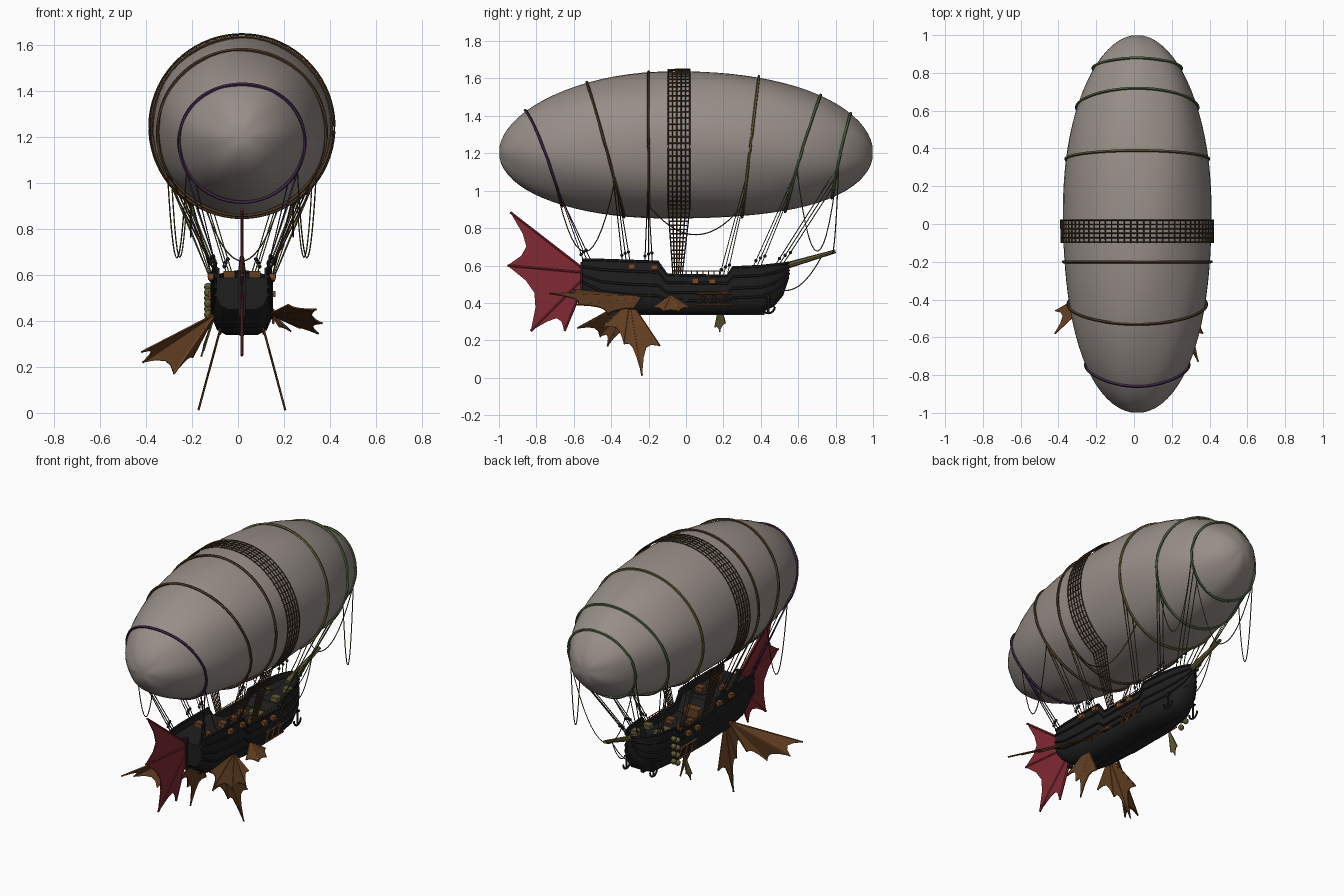
import bpy
import bmesh
from math import sin, cos, pi, radians, sqrt
from mathutils import Vector

if "Cube" in bpy.data.objects:
    bpy.data.objects.remove(bpy.data.objects["Cube"])

CENTRE = 0.017


def material(name, *colour):
    mat = bpy.data.materials.new(name)
    mat.use_nodes = True
    mat.diffuse_color = (*colour, 1)
    shader = mat.node_tree.nodes["Principled BSDF"]
    shader.inputs["Base Color"].default_value = (*colour, 1)
    shader.inputs["Roughness"].default_value = 0.9
    return mat


canvas = material("canvas_grey", 0.31, 0.27, 0.245)
black = material("hull_black", 0.013, 0.013, 0.014)
red = material("sail_red", 0.22, 0.022, 0.033)
brown = material("wing_brown", 0.125, 0.05, 0.016)
copper = material("copper_wood", 0.2, 0.07, 0.022)
rope = material("rope_brown", 0.08, 0.044, 0.021)
moss = material("moss_green", 0.085, 0.125, 0.05)
purple = material("rope_purple", 0.055, 0.022, 0.07)
olive = material("olive_wood", 0.12, 0.105, 0.035)


def finish(name, bm, mat, smooth=False):
    bmesh.ops.recalc_face_normals(bm, faces=bm.faces)
    mesh = bpy.data.meshes.new(name)
    bm.to_mesh(mesh)
    bm.free()
    mesh.materials.append(mat)
    obj = bpy.data.objects.new(name, mesh)
    bpy.context.collection.objects.link(obj)
    if smooth:
        bpy.ops.object.select_all(action="DESELECT")
        obj.select_set(True)
        bpy.context.view_layer.objects.active = obj
        bpy.ops.object.shade_smooth_by_angle(angle=radians(40))
    return obj


def bridge(bm, loops, closed=False):
    sides = len(loops[0])
    for i in range(len(loops) if closed else len(loops) - 1):
        a, b = loops[i], loops[(i + 1) % len(loops)]
        for k in range(sides):
            n = (k + 1) % sides
            bm.faces.new((a[k], a[n], b[n], b[k]))
    if not closed:
        bm.faces.new(loops[0])
        bm.faces.new(loops[-1])


def tubes(name, paths, radius, mat, closed=False, sides=5):
    """One mesh of thin tubes, each swept along a path of points."""
    bm = bmesh.new()
    for path in paths:
        path = [Vector(p) for p in path]
        count = len(path)
        loops = []
        for i, point in enumerate(path):
            ahead = path[(i + 1) % count] if closed else path[min(i + 1, count - 1)]
            behind = path[i - 1] if closed else path[max(i - 1, 0)]
            turn = (ahead - behind).to_track_quat("Z", "Y")
            loops.append([bm.verts.new(point + turn @ Vector(
                (radius * cos(2 * pi * k / sides), radius * sin(2 * pi * k / sides), 0)))
                for k in range(sides)])
        bridge(bm, loops, closed)
    return finish(name, bm, mat, True)


def sag(a, b, depth, steps=14):
    """Points of a slack rope between two ends."""
    a, b = Vector(a), Vector(b)
    return [a.lerp(b, i / steps) - Vector((0, 0, 4 * depth * (i / steps) * (1 - i / steps)))
            for i in range(steps + 1)]


# Gas envelope: a long, slightly blunt ellipsoid
def skin(y, angle, lift=0.0):
    radius = 0.393 * sqrt(max(0, 1 - abs(y) ** 2.22)) + lift
    return Vector((CENTRE + radius * cos(angle), y, 1.245 - 0.04 * y * y + radius * sin(angle)))


bm = bmesh.new()
rings = []
for i in range(1, 40):
    y = -cos(pi * i / 40)
    rings.append([bm.verts.new(skin(y, 2 * pi * k / 48, 0.003 * sin(5 * y + pi * k / 4)))
                  for k in range(48)])
bridge(bm, rings)
finish("envelope", bm, canvas, True)

# Hoop ropes round the envelope, tilted from crown to belly
hoops = [("nose", -0.86, -0.66, purple), ("fore", -0.53, -0.33, rope),
         ("middle", -0.2, -0.2, rope), ("rear", 0.39, 0.30, olive),
         ("tail", 0.72, 0.53, moss), ("end", 0.88, 0.78, moss)]


def hoop_point(crown, belly, angle, lift=0.005):
    return skin((crown + belly) / 2 + (crown - belly) / 2 * sin(angle), angle, lift)


for name, crown, belly, mat in hoops:
    tubes(name + "_hoop", [[hoop_point(crown, belly, 2 * pi * k / 64) for k in range(64)]],
          0.008, mat, closed=True)

# Rope net over the middle of the envelope, running down to the rails
net = []
low, high = radians(-58), radians(238)
for j in range(6):
    y = -0.095 + 0.023 * j
    foot = -0.07 + 0.01 * j
    arc = [skin(y, low + (high - low) * k / 60, 0.011) for k in range(61)]
    net.append([(CENTRE + 0.12, foot, 0.55)] + arc + [(CENTRE - 0.12, foot, 0.55)])
for k in range(61):
    a = low + (high - low) * k / 60
    net.append([skin(-0.1 + 0.0245 * j, a, 0.011) for j in range(6)])
for end, start in ((0, 1), (-1, -2)):
    for k in range(1, 16):
        net.append([Vector(line[end]).lerp(Vector(line[start]), k / 16) for line in (net[0], net[5])])
tubes("rope_net", net, 0.0036, rope, sides=4)

# Hull: stations of position, half beam, rail, keel and deck height
stations = [(-0.555, 0.112, 0.63, 0.45, 0.59), (-0.45, 0.121, 0.63, 0.37, 0.59),
            (-0.3, 0.127, 0.625, 0.345, 0.59), (-0.15, 0.128, 0.62, 0.34, 0.59),
            (-0.1, 0.128, 0.55, 0.34, 0.5), (0.22, 0.125, 0.545, 0.34, 0.5),
            (0.25, 0.122, 0.59, 0.34, 0.55), (0.4, 0.10, 0.597, 0.345, 0.56),
            (0.47, 0.075, 0.605, 0.38, 0.57), (0.52, 0.045, 0.61, 0.44, 0.58),
            (0.55, 0.012, 0.615, 0.53, 0.59)]


def at_station(y):
    for a, b in zip(stations, stations[1:]):
        if y <= b[0]:
            t = (y - a[0]) / (b[0] - a[0])
            return [p + (q - p) * t for p, q in zip(a, b)]
    return stations[-1]


bm = bmesh.new()
loops = []
for y, beam, rail, keel, deck in stations:
    rise = rail - keel
    half = [(0.55, keel), (0.85, keel + 0.1 * rise), (1, keel + 0.32 * rise),
            (0.99, keel + 0.65 * rise), (0.96, rail), (0.88, rail), (0.88, deck)]
    section = half + [(-w, z) for w, z in reversed(half)]
    loops.append([bm.verts.new((CENTRE + w * beam, y, z)) for w, z in section])
bridge(bm, loops)
finish("hull", bm, black, True)


def box(name, centre, size, mat):
    bm = bmesh.new()
    bmesh.ops.create_cube(bm, size=1)
    for v in bm.verts:
        v.co = Vector(centre) + Vector([a * b for a, b in zip(v.co, size)])
    return finish(name, bm, mat)


# Side planking strips, rails, keel and bowsprit
strips = []
for side in (-1, 1):
    for level in (0.35, 0.55, 0.8, 1):
        w = 0.96 if level == 1 else 1.0
        strips.append([(CENTRE + side * (beam * w + 0.002), y, keel + level * (top - keel))
                       for y, beam, top, keel, deck in stations])
tubes("planking_strips", strips, 0.007, black)
box("keel", (CENTRE, 0, 0.345), (0.02, 0.84, 0.02), black)
box("stern_post", (CENTRE, -0.555, 0.52), (0.03, 0.02, 0.2), black)
bm = bmesh.new()
spar = Vector((0, 0.29, 0.085))
bmesh.ops.create_cone(bm, cap_ends=True, segments=8, radius1=0.02, radius2=0.01, depth=spar.length + 0.04)
bmesh.ops.rotate(bm, verts=bm.verts, matrix=spar.to_track_quat("Z", "Y").to_matrix())
bmesh.ops.translate(bm, verts=bm.verts, vec=(CENTRE, 0.635, 0.628))
finish("bowsprit", bm, olive, True)

# Deck railing, cargo and hatch
posts = []
for side in (-1, 1):
    x = CENTRE + side * 0.115
    posts.append([(x, -0.03, 0.57), (x, 0.2, 0.57)])
    posts += [[(x, y / 100, 0.53), (x, y / 100, 0.57)] for y in range(-3, 21, 3)]
tubes("waist_railing", posts, 0.003, copper, sides=4)
for i, y in enumerate((-0.42, -0.33, -0.25, 0.0, 0.05, 0.1, 0.28, 0.33, 0.4)):
    deck = at_station(y)[4]
    side = -1 if i % 2 else 1
    box("cargo_crate", (CENTRE + 0.055 * side, y, deck + 0.013), (0.05, 0.045, 0.03),
        olive if y > 0.2 else brown)
box("hatch", (CENTRE, 0.16, 0.505), (0.09, 0.06, 0.015), olive)
box("cabin_steps", (CENTRE, -0.1, 0.525), (0.1, 0.05, 0.06), brown)

# Shrouds: strands from each hoop to the rail, with deadeyes
feet = [-0.53, -0.32, -0.2, 0.2, 0.38, 0.5]
eyes = []
for (name, crown, belly, mat), foot in zip(hoops, feet):
    strands = []
    for side in (-1, 1):
        for k in range(3):
            y = foot + 0.02 * (k - 1)
            station = at_station(y)
            end = Vector((CENTRE + side * station[1] * 0.97, y, station[2]))
            a = radians(-22 - 13 * k)
            start = hoop_point(crown, belly, a if side > 0 else pi - a)
            strands.append([start, end])
            eyes.append(end.lerp(start, 0.06 + 0.04 * k))
    tubes(name + "_shrouds", strands, 0.0028, mat, sides=4)
bm = bmesh.new()
for eye in eyes:
    made = bmesh.ops.create_uvsphere(bm, u_segments=8, v_segments=6, radius=0.009)
    bmesh.ops.translate(bm, verts=made["verts"], vec=eye)
finish("deadeyes", bm, black, True)

# Slack ropes hanging in loops between hoops, rails and bowsprit
fore_slack, aft_slack = [], []
for side in (-1, 1):
    def hang(index, degrees):
        a = radians(degrees)
        return hoop_point(*hoops[index][1:3], a if side > 0 else pi - a)
    x = CENTRE + side * 0.06
    fore_slack += [sag(hang(0, -35), hang(1, -30), 0.38), sag(hang(2, -55), hang(3, -55), 0.16)]
    aft_slack += [sag(hang(5, -15), (CENTRE, 0.78, 0.66), 0.12), sag(hang(4, -20), hang(5, -20), 0.45),
                  sag((x, 0.45, 0.5), (CENTRE, 0.72, 0.64), 0.09)]
tubes("fore_slack_ropes", fore_slack, 0.003, rope, sides=4)
tubes("aft_slack_ropes", aft_slack, 0.003, olive, sides=4)


def fan(name, root, tips, skin_mat, bone_mat, notch=0.22, bone=0.005):
    """Ribbed wing: a scalloped membrane with a bone to every tip."""
    root, tips = Vector(root), [Vector(t) for t in tips]
    bm = bmesh.new()
    edge = [tips[0]]
    for a, b in zip(tips, tips[1:]):
        for t in (0.25, 0.5, 0.75):
            edge.append(a.lerp(b, t).lerp(root, notch * 4 * t * (1 - t)))
        edge.append(b)
    hub = bm.verts.new(root)
    rim = [bm.verts.new(p) for p in edge]
    for a, b in zip(rim, rim[1:]):
        bm.faces.new((hub, a, b))
    membrane = finish(name + "_membrane", bm, skin_mat)
    thick = membrane.modifiers.new("thickness", "SOLIDIFY")
    thick.thickness, thick.offset = 0.006, 0
    tubes(name + "_bones", [[root, t] for t in tips], bone, bone_mat)


# Upright tail fin
fan("tail_fin", (CENTRE, -0.52, 0.56),
    [(CENTRE, y, z) for y, z in ((-0.94, 0.885), (-0.955, 0.6), (-0.83, 0.25), (-0.65, 0.25))],
    red, red, bone=0.007)

# Lower wings, one to each side
for side, label in ((-1, "right"), (1, "left")):
    outline = ((-0.14, 0.17), (-0.235, 0.012), (-0.33, 0.18), (-0.45, 0.27))
    fan(label + "_lower_wing", (CENTRE + side * 0.082, -0.3, 0.41),
        [(CENTRE + side * (0.095 + 0.27 * (0.36 - z)), y, z) for y, z in outline], brown, brown)

# Upper wings, held at different angles
fan("left_upper_wing", (0.14, -0.24, 0.43),
    [(0.22, -0.6, 0.47), (0.34, -0.73, 0.45), (0.365, -0.58, 0.39),
     (0.35, -0.42, 0.345), (0.27, -0.28, 0.37)], brown, brown, 0.15)
fan("right_upper_wing", (-0.1, -0.28, 0.43),
    [(-0.42, -0.58, 0.265), (-0.415, -0.46, 0.22), (-0.28, -0.42, 0.17),
     (-0.2, -0.33, 0.24)], brown, copper, 0.13)

# Small side fans
fan("left_side_fan", (0.14, -0.08, 0.44),
    [(0.18, -0.175, 0.375), (0.23, -0.12, 0.355), (0.23, -0.04, 0.355), (0.18, 0.02, 0.375)],
    brown, copper, 0.08, 0.004)
fan("right_side_fan", (-0.11, 0.18, 0.4),
    [(-0.15, 0.155, 0.27), (-0.16, 0.18, 0.245), (-0.15, 0.21, 0.29)], olive, olive, 0.08, 0.004)

# Lattice frames, anchors and rail fittings
for side, label in ((-1, "right"), (1, "left")):
    x = CENTRE + side * 0.136
    bars = [[(x, 0.06, z), (x, 0.24, z)] for z in (0.39, 0.45)]
    for k in range(3):
        y = 0.06 + 0.06 * k
        bars.append([(x, y, 0.39), (x, y + 0.03, 0.45), (x, y + 0.06, 0.39)])
    tubes(label + "_lattice", bars, 0.005, copper, sides=4)
    x = CENTRE + side * 0.095
    hook = [(x, 0.44 + 0.035 * cos(pi * k / 8), 0.38 - 0.035 * sin(pi * k / 8)) for k in range(9)]
    tubes(label + "_anchor", [hook, [(x, 0.44, 0.345), (x, 0.44, 0.45)],
                              [(x, 0.42, 0.43), (x, 0.46, 0.43)]], 0.006, black)
    for y in (-0.29, -0.17, 0.05, 0.14):
        station = at_station(y)
        box(label + "_rail_block", (CENTRE + side * 0.132, y, station[2] - 0.03), (0.03, 0.035, 0.025), copper)

# String of lanterns beside the bow
bm = bmesh.new()
for k in range(8):
    made = bmesh.ops.create_uvsphere(bm, u_segments=8, v_segments=6, radius=0.018)
    bmesh.ops.translate(bm, verts=made["verts"], vec=(-0.13, 0.27 + 0.04 * (k % 2), 0.38 + 0.024 * k))
finish("lanterns", bm, olive, True)
